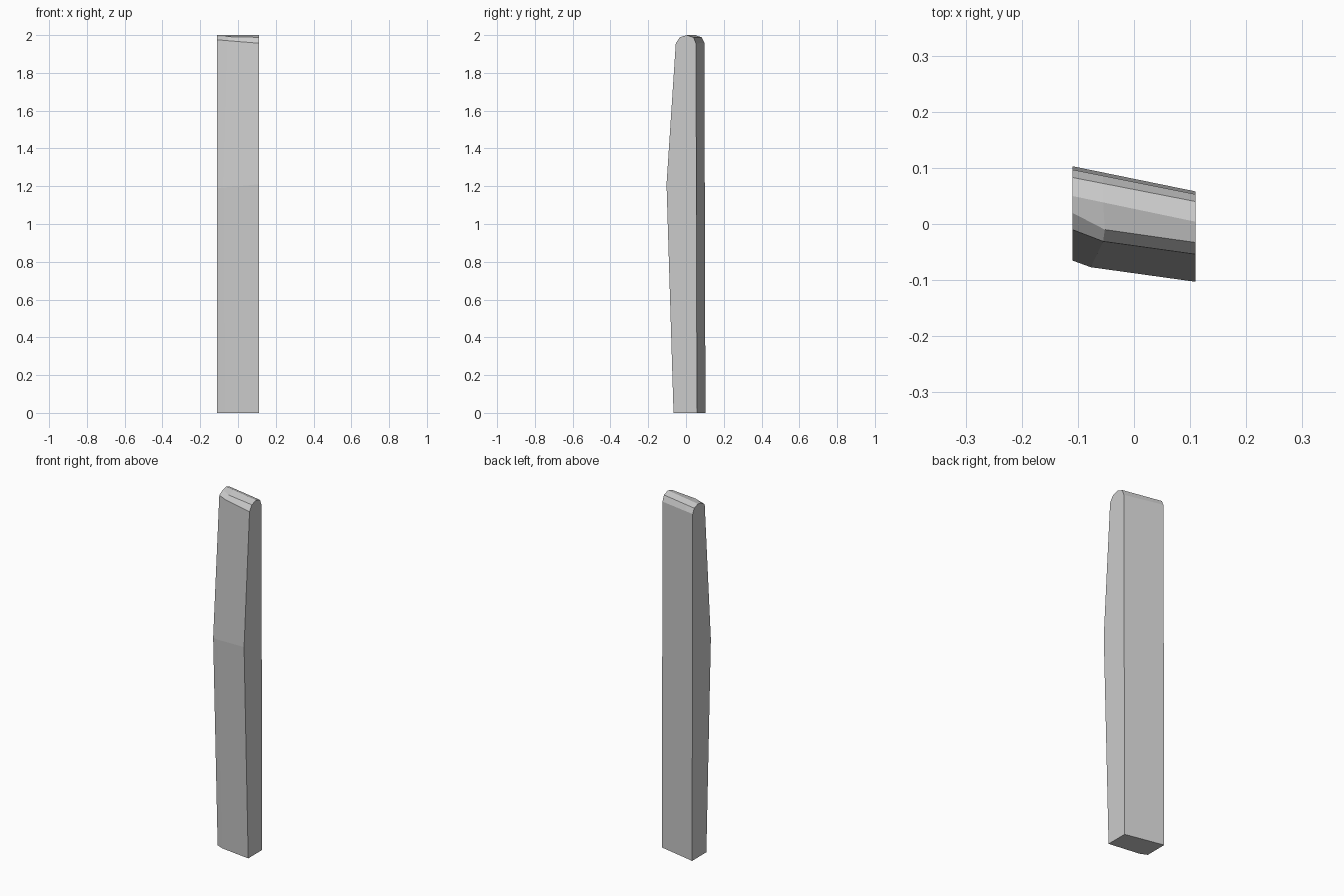
import bpy, bmesh

if "Cube" in bpy.data.objects:
    bpy.data.objects.remove(bpy.data.objects["Cube"])

# Side profiles (y, z) from bottom front, over the rounded top, to bottom back
left = [(-0.025, 0), (-0.065, 1.19), (-0.01, 1.975), (0.02, 1.993), (0.05, 2.0),
        (0.083, 1.988), (0.097, 1.96), (0.103, 0)]
right = [(-0.066, 0), (-0.103, 1.21), (-0.054, 1.957), (-0.033, 1.988), (0.004, 2.0),
         (0.04, 1.988), (0.053, 1.955), (0.058, 0)]
# Position (x, y) of the kink where the front face turns near the left edge
kink = [(-0.07, -0.042), (-0.077, -0.077), (-0.055, -0.031), (-0.052, -0.01)]


def blend(i, x):
    t = (x + 0.11) / 0.22
    (ya, za), (yb, zb) = left[i], right[i]
    return ya + (yb - ya) * t, za + (zb - za) * t


# Slanted board: three profile columns lofted across the width
bm = bmesh.new()
columns = [[bm.verts.new((-0.11, y, z)) for y, z in left], [],
           [bm.verts.new((0.11, y, z)) for y, z in right]]
for i in range(len(left)):
    x = kink[i][0] if i < len(kink) else -0.055
    y, z = blend(i, x)
    if i < len(kink):
        y = kink[i][1]
    columns[1].append(bm.verts.new((x, y, z)))

n = len(left)
for a, b in zip(columns, columns[1:]):
    for i in range(n):
        j = (i + 1) % n
        bm.faces.new((a[i], b[i], b[j], a[j]))
bm.faces.new(columns[0])
bm.faces.new(columns[2][::-1])
bmesh.ops.recalc_face_normals(bm, faces=bm.faces)

mesh = bpy.data.meshes.new("board")
bm.to_mesh(mesh)
bm.free()
board = bpy.data.objects.new("board", mesh)
bpy.context.collection.objects.link(board)
